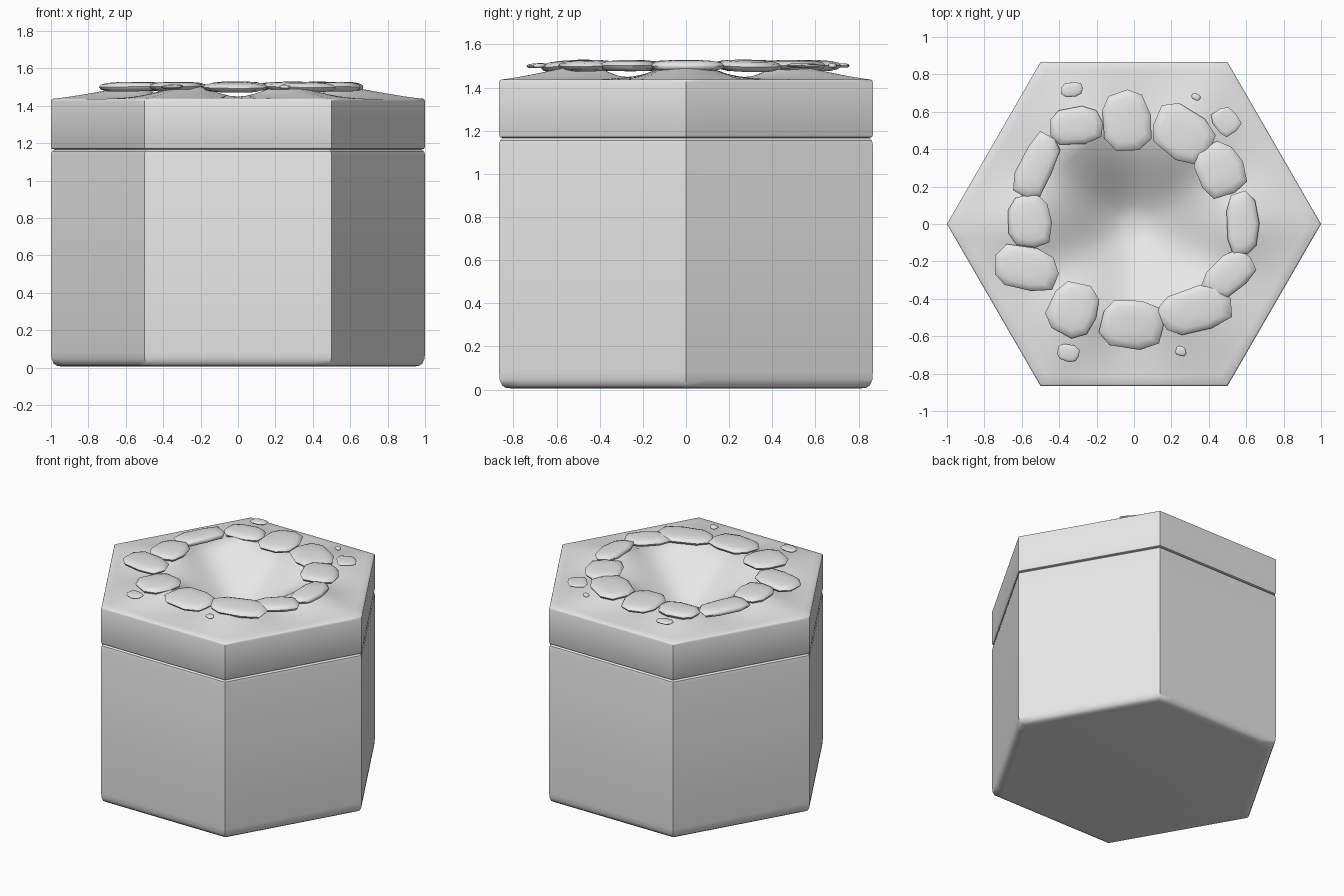
import bpy, bmesh, math, random
from math import cos, sin, pi, radians
from mathutils import Matrix, Vector

random.seed(4)
cube = bpy.data.objects.get("Cube")
if cube:
    bpy.data.objects.remove(cube, do_unlink=True)

grey = bpy.data.materials.new("stone grey")
grey.use_nodes = True
grey.diffuse_color = (0.8, 0.8, 0.8, 1)
grey.node_tree.nodes["Principled BSDF"].inputs["Base Color"].default_value = (0.8, 0.8, 0.8, 1)


def loft(name, rings, smooth=35):
    """Skin a stack of equal rings from bottom to top and cap both ends."""
    bm = bmesh.new()
    loops = [[bm.verts.new(p) for p in ring] for ring in rings]
    n = len(loops[0])
    for low, high in zip(loops, loops[1:]):
        for i in range(n):
            j = (i + 1) % n
            bm.faces.new((low[i], low[j], high[j], high[i]))
    bm.faces.new(loops[0][::-1])
    bm.faces.new(loops[-1])
    bmesh.ops.recalc_face_normals(bm, faces=bm.faces)
    mesh = bpy.data.meshes.new(name)
    bm.to_mesh(mesh)
    bm.free()
    mesh.materials.append(grey)
    obj = bpy.data.objects.new(name, mesh)
    bpy.context.collection.objects.link(obj)
    bpy.ops.object.select_all(action='DESELECT')
    obj.select_set(True)
    bpy.context.view_layer.objects.active = obj
    bpy.ops.object.shade_smooth_by_angle(angle=radians(smooth))
    return obj


SEG = 72
ANGLES = [2 * pi * i / SEG for i in range(SEG)]


def hex_radius(a):
    return cos(pi / 6) / cos(a % (pi / 3) - pi / 6)


def hex_ring(scale, z):
    return [(scale * hex_radius(a) * cos(a), scale * hex_radius(a) * sin(a), z) for a in ANGLES]


# Hexagonal base block with rounded top and bottom edges
loft("base_block", [hex_ring(s, z) for s, z in (
    (0.93, 0.005), (0.965, 0.008), (0.985, 0.02), (0.997, 0.045), (1, 0.08),
    (1, 1.135), (0.995, 1.155), (0.98, 1.166))])

# Cap: six-lobed mound rising from the hexagon to a round crater rim
RIM = 0.54


def lobe(a):
    return 0.012 + 0.065 * (0.5 + 0.5 * cos(6 * a))


def mound_ring(t):
    ring = []
    for a in ANGLES:
        r = 0.99 * hex_radius(a) * (1 - t) + RIM * t
        ring.append((r * cos(a), r * sin(a), 1.437 + lobe(a) * t ** 1.2))
    return ring


def bowl_ring(t):
    ring = []
    for a in ANGLES:
        r = RIM * t
        z = 1.2 + 0.237 * (0.5 - 0.5 * cos(pi * t ** 0.9)) + lobe(a) * t ** 3
        ring.append((r * cos(a), r * sin(a), z))
    return ring


cap = [hex_ring(s, z) for s, z in ((0.98, 1.166), (0.995, 1.17), (1, 1.18), (1, 1.425), (0.997, 1.433))]
cap += [mound_ring(k / 8) for k in range(9)]
cap += [bowl_ring(k / 10) for k in range(9, 0, -1)]
loft("crater_cap", cap, 40)


# Flat rounded stones: x, y, length, width, turn in degrees
def stone(name, x, y, length, width, turn, z=1.502, thick=0.05):
    n = 9
    wobble = [random.uniform(0.92, 1.1) for _ in range(n)]
    tilt = Vector((-y, x, 0)).normalized()
    place = (Matrix.Translation((x, y, z)) @ Matrix.Rotation(radians(random.uniform(-1, 4)), 4, tilt)
             @ Matrix.Rotation(radians(turn), 4, 'Z'))
    rings = []
    for s, h in ((0.7, -0.5), (0.93, -0.3), (1, 0), (0.93, 0.25), (0.72, 0.42), (0.35, 0.5)):
        ring = []
        for i, w in enumerate(wobble):
            a = 2 * pi * i / n
            # superellipse outline gives blocky pebbles
            cx = math.copysign(abs(cos(a)) ** 0.75, cos(a))
            cy = math.copysign(abs(sin(a)) ** 0.75, sin(a))
            ring.append(place @ Vector((s * w * cx * length / 2, s * w * cy * width / 2, h * thick)))
        rings.append(ring)
    loft(name, rings, 50)


RIM_STONES = (
    (-0.31, 0.53, 0.30, 0.20, 5), (-0.04, 0.56, 0.26, 0.33, 10),
    (0.26, 0.48, 0.35, 0.26, -35), (0.46, 0.29, 0.26, 0.28, 20),
    (0.58, 0.0, 0.18, 0.35, 3), (0.51, -0.27, 0.30, 0.20, 40),
    (0.33, -0.46, 0.40, 0.25, 18), (-0.01, -0.53, 0.35, 0.26, -4),
    (-0.32, -0.46, 0.27, 0.28, -20), (-0.58, -0.24, 0.36, 0.24, -8),
    (-0.56, 0.01, 0.25, 0.29, 0), (-0.52, 0.31, 0.19, 0.36, -25))
for i, s in enumerate(RIM_STONES):
    stone(f"rim_stone_{i + 1}", *s)

PEBBLES = (
    (-0.33, 0.72, 0.12, 0.08, 5), (0.49, 0.55, 0.14, 0.15, 35), (0.33, 0.68, 0.05, 0.035, -20),
    (-0.35, -0.69, 0.12, 0.09, -15), (0.25, -0.68, 0.06, 0.05, -20))
for i, s in enumerate(PEBBLES):
    stone(f"pebble_{i + 1}", *s, thick=0.02)
